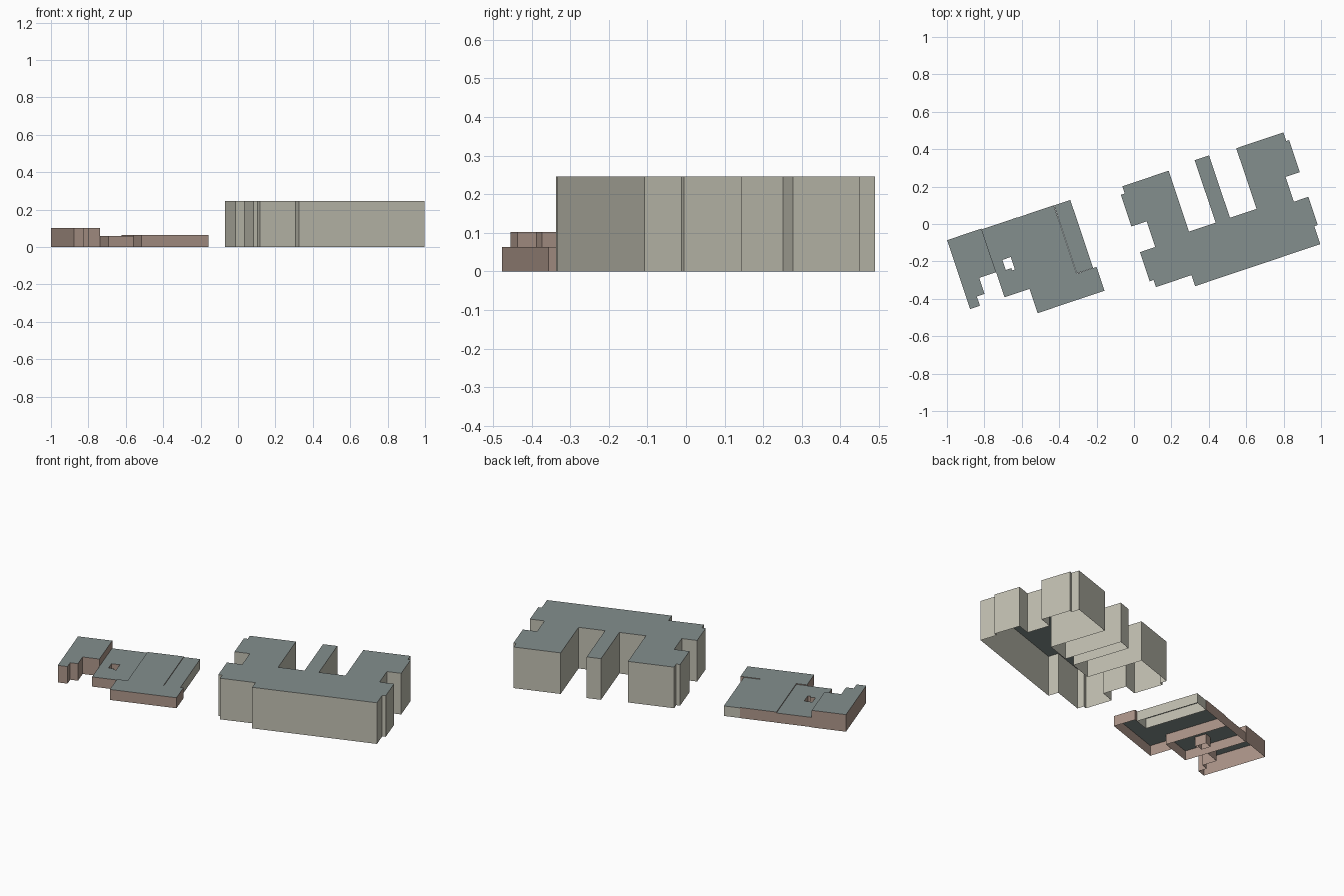
import bpy, bmesh
from math import radians
from mathutils import Matrix, Vector

cube = bpy.data.objects.get("Cube")
if cube:
    bpy.data.objects.remove(cube)

# All buildings share one street grid, turned from the world axes
GRID = Matrix.Rotation(radians(18.55), 4, 'Z')


def material(name, colour):
    m = bpy.data.materials.new(name)
    m.use_nodes = True
    m.diffuse_color = (*colour, 1)
    m.node_tree.nodes["Principled BSDF"].inputs["Base Color"].default_value = (*colour, 1)
    return m


roof = material("slate roof", (0.23, 0.275, 0.27))
cream = material("cream wall", (0.53, 0.52, 0.44))
brown = material("brown wall", (0.41, 0.30, 0.25))


def corners(steps):
    """Right-angled outline: each value changes u or v in turn."""
    pts = []
    n = len(steps)
    for i in range(0, n, 2):
        pts.append(Vector((steps[i], steps[i + 1], 0)))
        pts.append(Vector((steps[(i + 2) % n], steps[i + 1], 0)))
    return pts


def signed_area(pts):
    return sum(a.x * b.y - b.x * a.y for a, b in zip(pts, pts[1:] + pts[:1]))


def building(name, height, wall, outline, court=None):
    """Open-bottomed block: walls around the outline and a flat roof."""
    bm = bmesh.new()
    rim = []
    for steps, sign in ((outline, 1), (court, -1)):
        if not steps:
            continue
        pts = corners(steps)
        if signed_area(pts) * sign < 0:
            pts.reverse()
        low = [bm.verts.new(p) for p in pts]
        top = [bm.verts.new(p + Vector((0, 0, height))) for p in pts]
        for i in range(len(pts)):
            j = (i + 1) % len(pts)
            bm.faces.new((low[i], low[j], top[j], top[i]))
            rim.append(bm.edges.get((top[i], top[j])))
    walls = set(bm.faces)
    bmesh.ops.triangle_fill(bm, edges=rim, use_beauty=True)
    for f in bm.faces:
        if f not in walls:
            f.material_index = 1
            f.normal_update()
            if f.normal.z < 0:
                f.normal_flip()
    bm.transform(GRID)
    mesh = bpy.data.meshes.new(name)
    bm.to_mesh(mesh)
    bm.free()
    mesh.materials.append(wall)
    mesh.materials.append(roof)
    bpy.context.collection.objects.link(bpy.data.objects.new(name, mesh))


# Tall block with rear wings and side notches
building("tall_block", 0.246, cream, [
    .005, .211, .266, -.132, .416, .22, .497, -.132, .647, .21,
    .913, .162, .929, -.019, .848, -.159, .93, -.318, .91, -.419,
    .204, -.357, .004, -.317, -.018, -.153, .069, -.008, -.017, .17])

# Low group: raised end, courtyard section, central section, side strip
building("low_end_block", 0.102, brown,
         [-.975, .236, -.781, -.01, -.876, -.1, -.92, -.152])
building("courtyard_section", 0.058, brown,
         [-.781, -.151, -.58, .232],
         court=[-.728, .042, -.681, -.028, -.697, -.015])
building("central_section", 0.063, brown,
         [-.64, -.288, -.263, -.154, -.375, .231, -.58, -.151])
building("side_strip", 0.060, cream, [-.374, -.153, -.282, .23])
